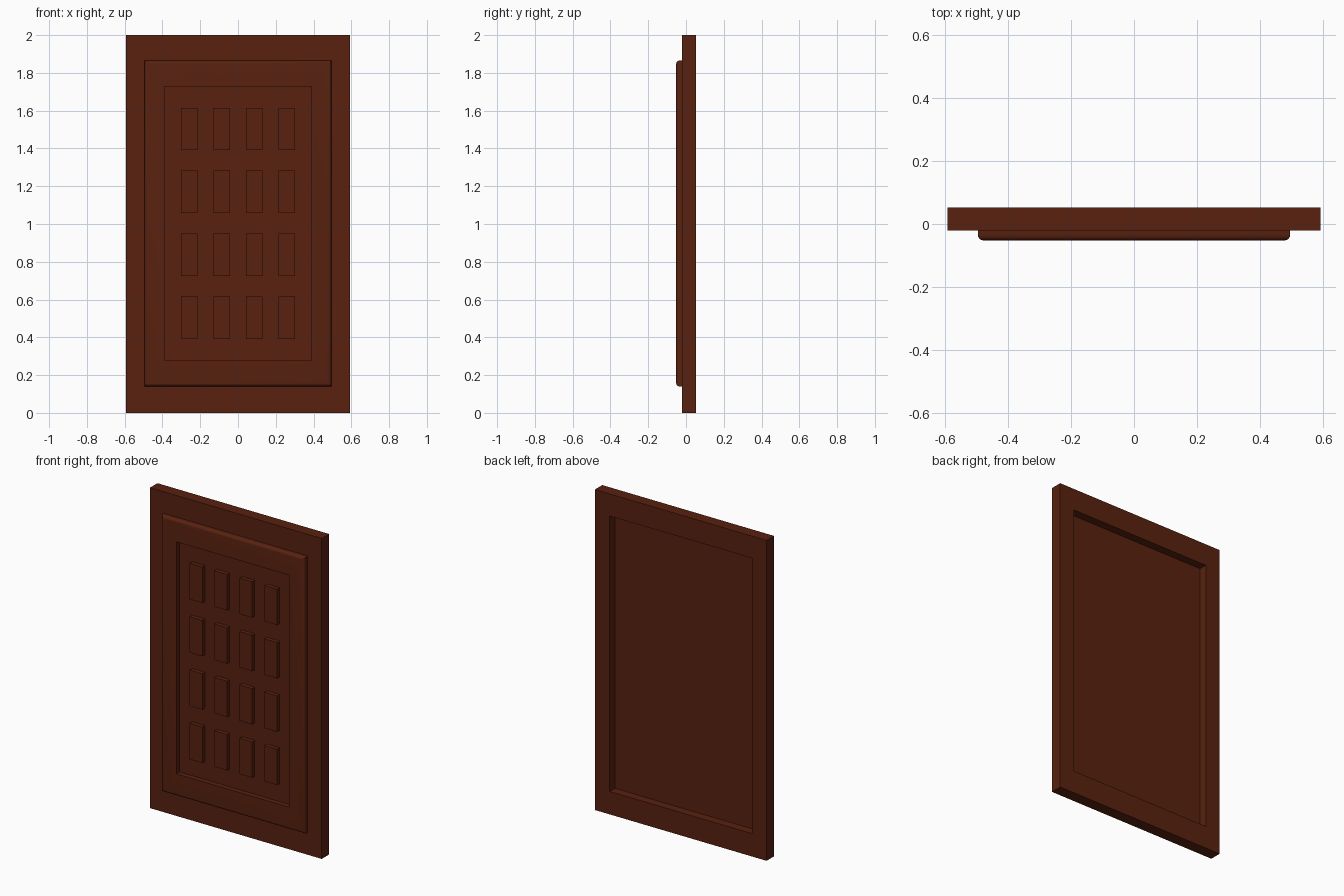
import bpy, bmesh, math

if "Cube" in bpy.data.objects:
    bpy.data.objects.remove(bpy.data.objects["Cube"])

wood = bpy.data.materials.new("dark red wood")
wood.diffuse_color = (0.098, 0.0155, 0.0048, 1)
wood.use_nodes = True
wood.node_tree.nodes["Principled BSDF"].inputs["Base Color"].default_value = wood.diffuse_color

W, H, Y0, Y1 = 0.593, 2.0, -0.021, 0.052     # door frame
PW, PZ0, PZ1, PF = 0.496, 0.14, 1.865, -0.052  # raised panel
FLOOR = -0.021                                # recessed field


def finish(name, bm):
    bmesh.ops.recalc_face_normals(bm, faces=bm.faces)
    mesh = bpy.data.meshes.new(name)
    bm.to_mesh(mesh)
    bm.free()
    mesh.materials.append(wood)
    obj = bpy.data.objects.new(name, mesh)
    bpy.context.collection.objects.link(obj)
    return obj


def rect_sweep(name, sections, closed):
    """Join rectangles (half width, z low, z high, y) into a mitred solid."""
    bm = bmesh.new()
    loops = [[bm.verts.new((x, y, z)) for x, z in ((-w, a), (w, a), (w, b), (-w, b))]
             for w, a, b, y in sections]
    pairs = list(zip(loops, loops[1:]))
    if closed:
        pairs.append((loops[-1], loops[0]))
    else:
        bm.faces.new(loops[0])
        bm.faces.new(loops[-1])
    for p, q in pairs:
        for i in range(4):
            j = (i + 1) % 4
            bm.faces.new((p[i], p[j], q[j], q[i]))
    return finish(name, bm)


# outer frame, open through the middle
hole = (0.491, 0.143, 1.862)
rect_sweep("door_frame", [(W, 0, H, Y0), (W, 0, H, Y1), (*hole, Y1), (*hole, Y0)], True)

# raised panel: rounded front edge, then a stepped recess
R = 0.018
sections = [(PW, PZ0, PZ1, 0.0)]
for k in range(6):
    t = math.pi / 2 * k / 5
    d = R * (1 - math.cos(t))
    sections.append((PW - d, PZ0 + d, PZ1 - d, PF + R * (1 - math.sin(t))))
sections += [(0.39, 0.28, 1.728, PF), (0.39, 0.28, 1.728, FLOOR)]
panel = rect_sweep("raised_panel", sections, False)
bpy.context.view_layer.objects.active = panel
panel.select_set(True)
bpy.ops.object.shade_smooth_by_angle(angle=math.radians(30))

# four by four grid of raised blocks
bm = bmesh.new()
for i in range(4):
    for j in range(4):
        cube = bmesh.ops.create_cube(bm, size=1)["verts"]
        bmesh.ops.scale(bm, verts=cube, vec=(0.087, 0.03, 0.224))
        bmesh.ops.translate(bm, verts=cube, vec=(-0.258 + 0.172 * i, -0.031, 0.504 + 0.333 * j))
finish("panel_blocks", bm)
